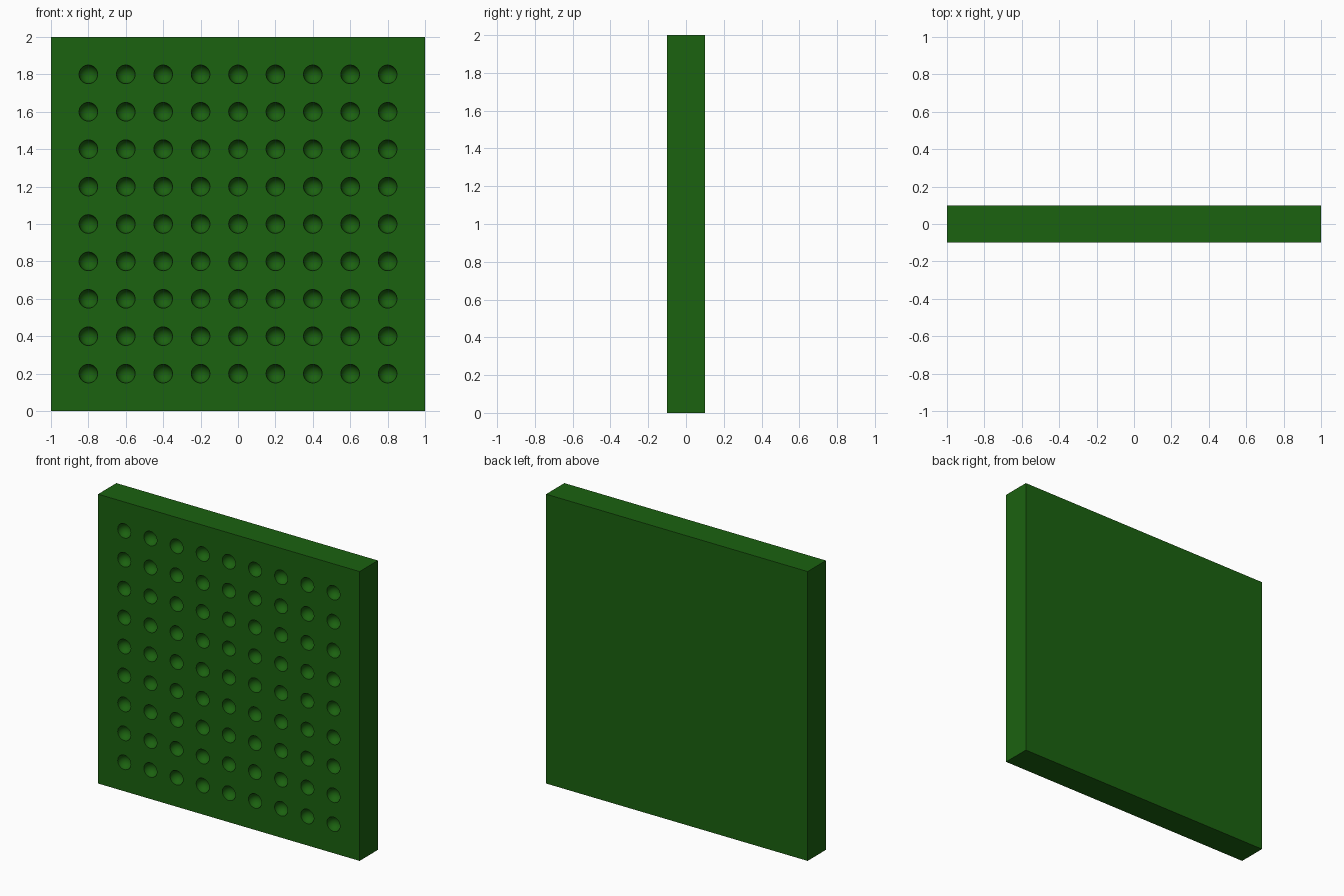
import bpy, bmesh
from math import sin, cos, pi
from mathutils import Vector

if "Cube" in bpy.data.objects:
    bpy.data.objects.remove(bpy.data.objects["Cube"])

SEG, RINGS = 32, 8        # dimple resolution
PITCH, RADIUS = 0.2, 0.05
FRONT, BACK = -0.1, 0.1

bm = bmesh.new()


def ring(cx, cz, r, y, square=False):
    """Ring of vertices facing the front, round or pushed out to a square."""
    verts = []
    for i in range(SEG):
        a = 2 * pi * i / SEG
        c, s = cos(a), sin(a)
        k = r / max(abs(c), abs(s)) if square else r
        verts.append(bm.verts.new((cx + c * k, y, cz + s * k)))
    return verts


def bridge(a, b, smooth):
    for i in range(SEG):
        j = (i + 1) % SEG
        bm.faces.new((a[i], a[j], b[j], b[i])).smooth = smooth


def dimple_cell(cx, cz):
    """Square of the front face with a hemispherical dimple."""
    prev = ring(cx, cz, PITCH / 2, FRONT, True)
    for k in range(RINGS):
        t = pi / 2 * k / RINGS
        cur = ring(cx, cz, RADIUS * cos(t), FRONT + RADIUS * sin(t))
        bridge(prev, cur, k > 0)
        prev = cur
    pole = bm.verts.new((cx, FRONT + RADIUS, cz))
    for i in range(SEG):
        bm.faces.new((prev[i], prev[(i + 1) % SEG], pole)).smooth = True


# dimpled area of the front
for ix in range(9):
    for iz in range(9):
        dimple_cell(-0.8 + PITCH * ix, 0.2 + PITCH * iz)
bmesh.ops.remove_doubles(bm, verts=bm.verts[:], dist=1e-4)


def extrude_border():
    edges = [e for e in bm.edges if e.is_boundary]
    geom = bmesh.ops.extrude_edge_only(bm, edges=edges)["geom"]
    return [v for v in geom if isinstance(v, bmesh.types.BMVert)]


# plain margin, side walls and back
centre = Vector((0, 0, 1))
for v in extrude_border():
    d = v.co - centre
    v.co = (d.x / 0.9, FRONT, 1 + d.z / 0.9)
for v in extrude_border():
    v.co.y = BACK
bmesh.ops.holes_fill(bm, edges=[e for e in bm.edges if e.is_boundary], sides=0)
bmesh.ops.recalc_face_normals(bm, faces=bm.faces[:])

# keep the dimple rims and panel edges crisp
for e in bm.edges:
    if len(e.link_faces) == 2 and e.calc_face_angle(0) > 0.7:
        e.smooth = False

mesh = bpy.data.meshes.new("dimpled_panel")
bm.to_mesh(mesh)
bm.free()
panel = bpy.data.objects.new("dimpled_panel", mesh)
bpy.context.collection.objects.link(panel)

green = bpy.data.materials.new("dark_green")
green.diffuse_color = (0.011, 0.122, 0.005, 1)
green.use_nodes = True
green.node_tree.nodes["Principled BSDF"].inputs["Base Color"].default_value = green.diffuse_color
mesh.materials.append(green)
